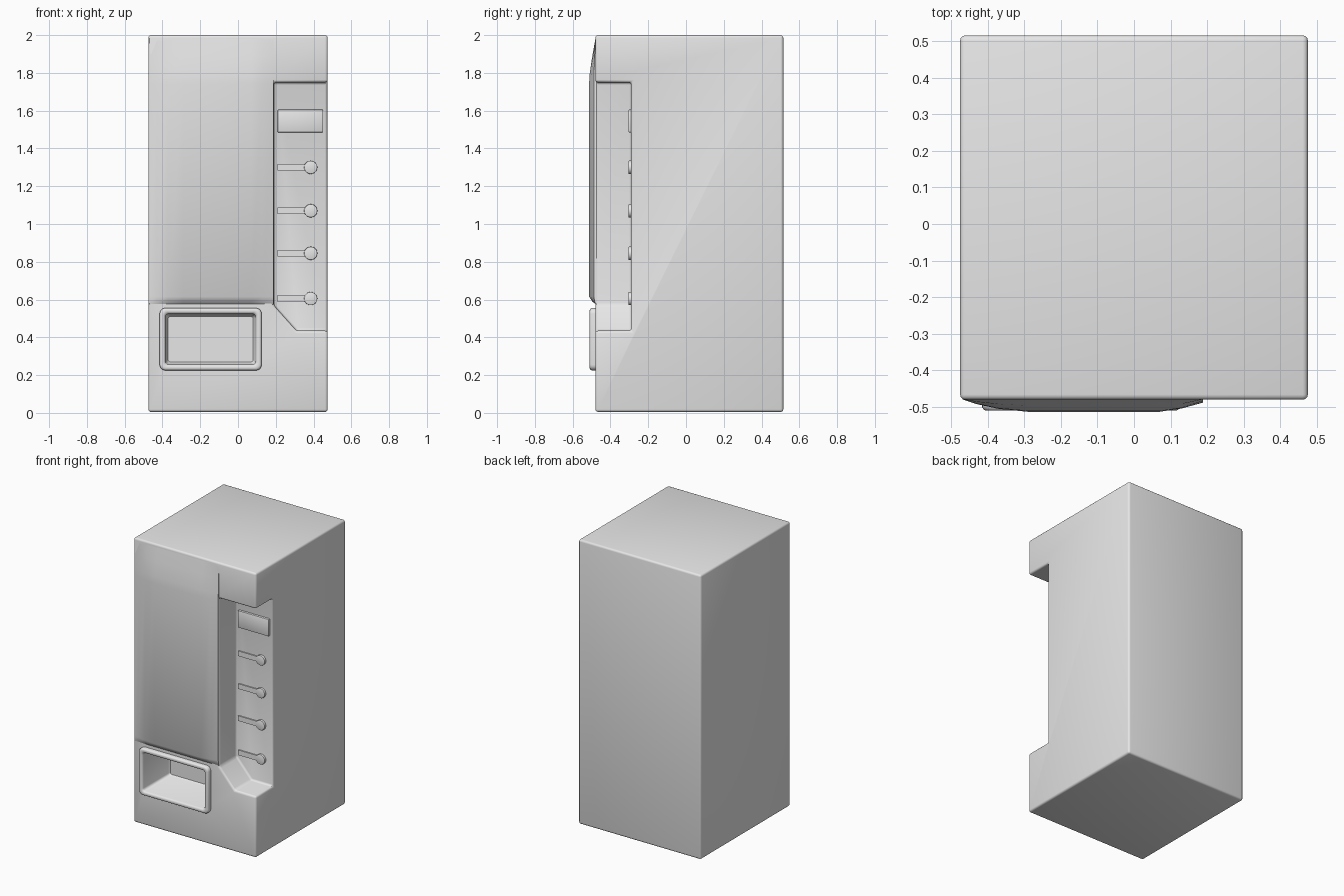
import bpy, bmesh, math

if "Cube" in bpy.data.objects:
    bpy.data.objects.remove(bpy.data.objects["Cube"])

grey = bpy.data.materials.new("light_grey")
grey.use_nodes = True
grey.diffuse_color = (0.8, 0.8, 0.8, 1)
grey.node_tree.nodes["Principled BSDF"].inputs["Base Color"].default_value = grey.diffuse_color


def make(name, bm):
    bmesh.ops.recalc_face_normals(bm, faces=bm.faces)
    mesh = bpy.data.meshes.new(name)
    bm.to_mesh(mesh)
    bm.free()
    mesh.materials.append(grey)
    obj = bpy.data.objects.new(name, mesh)
    bpy.context.collection.objects.link(obj)
    return obj


def activate(obj):
    bpy.ops.object.select_all(action='DESELECT')
    obj.select_set(True)
    bpy.context.view_layer.objects.active = obj


def loft(name, rings):
    """Skin a stack of equal-length rings and cap both ends."""
    bm = bmesh.new()
    rows = [[bm.verts.new(p) for p in ring] for ring in rings]
    n = len(rows[0])
    for a, b in zip(rows, rows[1:]):
        for i in range(n):
            j = (i + 1) % n
            bm.faces.new((a[i], a[j], b[j], b[i]))
    bm.faces.new(rows[0])
    bm.faces.new(rows[-1])
    return make(name, bm)


def prism(name, outline, y0, y1):
    return loft(name, [[(x, y, z) for x, z in outline] for y in (y0, y1)])


def rect(x0, x1, z0, z1):
    return [(x0, z0), (x1, z0), (x1, z1), (x0, z1)]


def rounded_ring(inset, radius, y, steps=5):
    """Rounded tray rectangle, shrunk by inset, at depth y."""
    x0, x1, z0, z1 = -0.415 + inset, 0.125 - inset, 0.225 + inset, 0.555 - inset
    corners = [(x1, z1, -1, -1), (x0, z1, 1, -1), (x0, z0, 1, 1), (x1, z0, -1, 1)]
    ring = []
    for k, (x, z, sx, sz) in enumerate(corners):
        for s in range(steps + 1):
            a = math.pi / 2 * (k + s / steps)
            ring.append((x + sx * radius + radius * math.cos(a), y,
                         z + sz * radius + radius * math.sin(a)))
    return ring


def cut(obj, cutter):
    activate(obj)
    mod = obj.modifiers.new("cut", 'BOOLEAN')
    mod.operation, mod.solver, mod.object = 'DIFFERENCE', 'EXACT', cutter
    bpy.ops.object.modifier_apply(modifier=mod.name)
    bpy.data.objects.remove(cutter)


def bevel(obj, width, segments):
    activate(obj)
    mod = obj.modifiers.new("bevel", 'BEVEL')
    mod.width, mod.segments = width, segments
    mod.limit_method, mod.angle_limit = 'ANGLE', math.radians(30)
    bpy.ops.object.modifier_apply(modifier=mod.name)


def smooth(obj, degrees=35):
    activate(obj)
    bpy.ops.object.shade_smooth_by_angle(angle=math.radians(degrees))


# Cabinet with the control recess cut from its front left edge
body = prism("cabinet", rect(-0.475, 0.475, 0.005, 2.0), -0.48, 0.515)
recess = [(0.19, 0.57), (0.31, 0.435), (0.7, 0.435), (0.7, 1.75), (0.19, 1.75)]
cut(body, prism("recess_cutter", recess, -0.8, -0.29))
bevel(body, 0.014, 3)
cut(body, loft("tray_cutter", [rounded_ring(0.02, 0.02, y) for y in (-0.8, -0.21)]))
smooth(body)

# Bulging front door, fading into the cabinet at top and bottom
section = [(-0.469, 0.0), (-0.43, 0.013), (-0.37, 0.026), (-0.29, 0.034),
           (0.07, 0.034), (0.13, 0.025), (0.188, 0.009)]
levels = [(0.575, 0), (0.59, 0.5), (0.615, 1), (1.74, 1), (1.79, 0.93), (1.89, 0.5), (1.985, 0)]
rings = []
for z, f in levels:
    front = [(x, -0.479 - d * f, z) for x, d in section]
    rings.append([(-0.469, -0.46, z)] + front + [(0.188, -0.46, z)])
smooth(loft("front_door", rings), 40)

# Delivery tray: raised rim, rounded lip and deep pocket
tray = [(0.0, 0.03, -0.47), (0.0, 0.03, -0.5), (0.004, 0.028, -0.507), (0.01, 0.025, -0.51),
        (0.02, 0.022, -0.51), (0.027, 0.02, -0.506), (0.031, 0.018, -0.498),
        (0.036, 0.016, -0.235), (0.045, 0.012, -0.222)]
tray_obj = loft("delivery_tray", [rounded_ring(*r) for r in tray])
bm = bmesh.new()
bm.from_mesh(tray_obj.data)
bm.faces.ensure_lookup_table()
rear = [f for f in bm.faces if len(f.verts) > 4 and f.calc_center_median().y < -0.4]
bmesh.ops.delete(bm, geom=rear, context='FACES_ONLY')
bm.to_mesh(tray_obj.data)
bm.free()
smooth(tray_obj, 40)

# Display plate and the four selectors on the recess wall
display = prism("display", rect(0.21, 0.45, 1.485, 1.605), -0.305, -0.28)
bevel(display, 0.004, 2)
smooth(display)
for i, z in enumerate((1.3, 1.07, 0.845, 0.605)):
    bar = prism(f"selector_label_{i + 1}", rect(0.21, 0.36, z - 0.018, z + 0.018), -0.298, -0.28)
    disc = [(0.385 + 0.035 * math.cos(a * math.tau / 24), z + 0.035 * math.sin(a * math.tau / 24))
            for a in range(24)]
    knob = prism(f"selector_button_{i + 1}", disc, -0.305, -0.28)
    bevel(knob, 0.003, 2)
    smooth(bar)
    smooth(knob)
